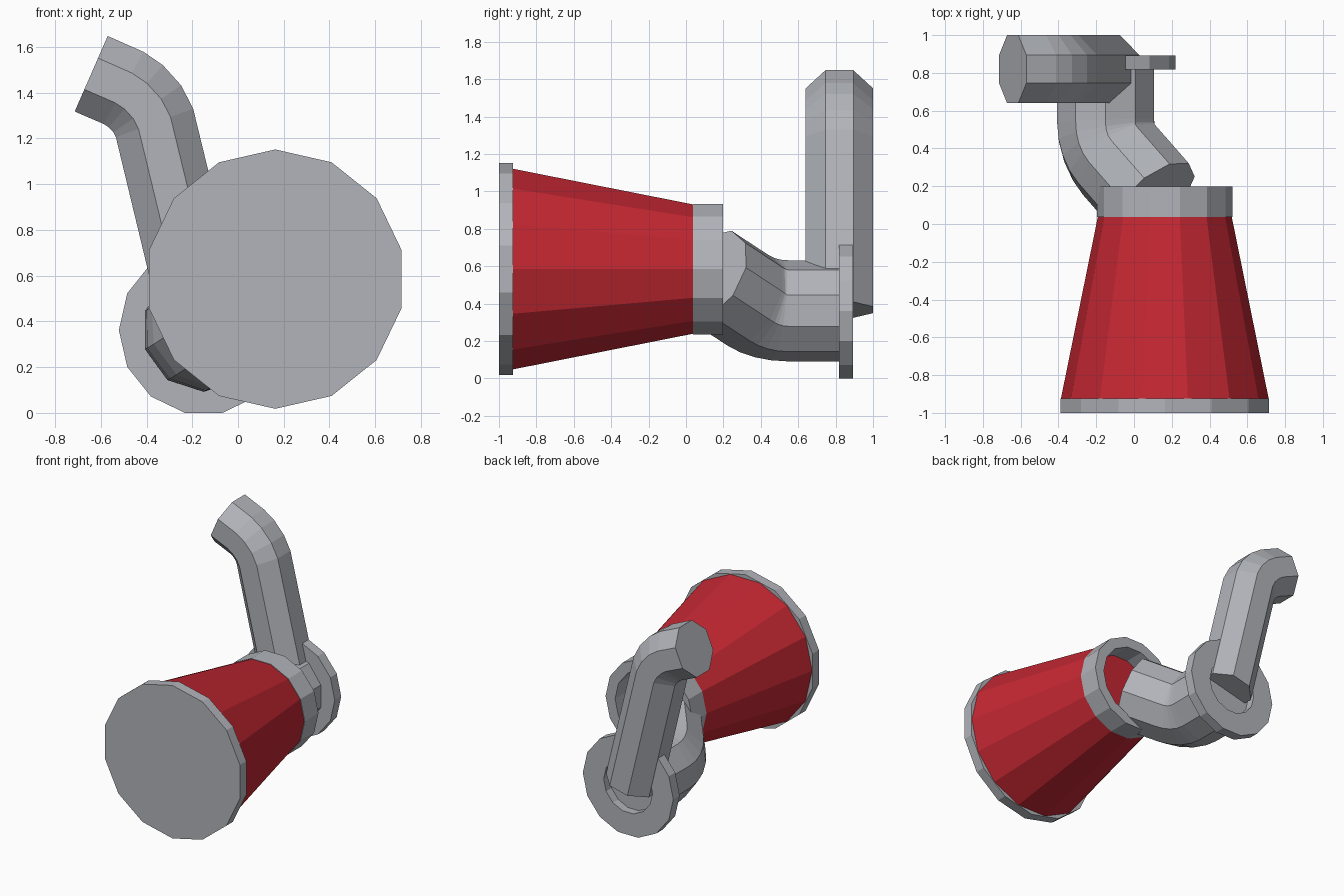
import bpy, bmesh, math
from mathutils import Vector

if "Cube" in bpy.data.objects:
    bpy.data.objects.remove(bpy.data.objects["Cube"])


def material(name, rgb):
    m = bpy.data.materials.new(name)
    m.diffuse_color = (*rgb, 1)
    m.use_nodes = True
    m.node_tree.nodes["Principled BSDF"].inputs["Base Color"].default_value = m.diffuse_color
    return m


GREY = material("pipe grey", (0.44, 0.455, 0.49))
RED = material("filter red", (0.55, 0.02, 0.032))


def finish(name, bm, mat):
    bmesh.ops.recalc_face_normals(bm, faces=bm.faces)
    me = bpy.data.meshes.new(name)
    bm.to_mesh(me)
    bm.free()
    me.materials.append(mat)
    ob = bpy.data.objects.new(name, me)
    bpy.context.collection.objects.link(ob)
    return ob


def lathe(name, centre, profile, mat, turn=0.0, closed=False, sides=14):
    """Turn (radius, y) points round a y-parallel axis; cap ends unless closed."""
    bm = bmesh.new()
    angles = [turn + math.tau * k / sides for k in range(sides)]
    rings = [[bm.verts.new((centre[0] + r * math.cos(a), y, centre[1] + r * math.sin(a)))
              for a in angles] for r, y in profile]
    join(bm, rings, closed)
    return finish(name, bm, mat)


def join(bm, rings, closed):
    n = len(rings[0])
    pairs = list(zip(rings, rings[1:]))
    if closed:
        pairs.append((rings[-1], rings[0]))
    else:
        bm.faces.new(rings[0])
        bm.faces.new(rings[-1])
    for a, b in pairs:
        for k in range(n):
            bm.faces.new((a[k], a[(k + 1) % n], b[(k + 1) % n], b[k]))


def pipe(name, path, radius, sides, side, turn, mat):
    """Sweep a polygon along a path; side is the starting cross vector."""
    bm = bmesh.new()
    pts = [Vector(p) for p in path]
    side = Vector(side)
    rings = []
    for i, p in enumerate(pts):
        t = Vector()
        if i > 0:
            t += (p - pts[i - 1]).normalized()
        if i < len(pts) - 1:
            t += (pts[i + 1] - p).normalized()
        t.normalize()
        side = (side - t * side.dot(t)).normalized()
        other = t.cross(side)
        rings.append([bm.verts.new(p + radius * (math.cos(a) * side + math.sin(a) * other))
                      for a in (turn + math.tau * k / sides for k in range(sides))])
    join(bm, rings, False)
    return finish(name, bm, mat)


# Cone filter with its front cap and rear collar
AXIS = (0.163, 0.585)
lathe("filter_cap", AXIS, [(0.567, -1), (0.567, -0.925)], GREY, math.pi / 2)
lathe("filter_cone", AXIS, [(0.55, -0.925), (0.353, 0.045)], RED)
lathe("filter_collar", AXIS, [(0.358, 0.038), (0.358, 0.198), (0.28, 0.198), (0.28, 0.038)],
      GREY, closed=True)

# Bent intake pipe: straight run, four-step elbow, then into the collar
corner = Vector((-0.15, 0.42, 0.362))
d0, d1 = Vector((0, -1, 0)), Vector((0.597, -0.68, 0.43)).normalized()
bend = d0.angle(d1)
R = 0.285
start = corner - d0 * R * math.tan(bend / 2)
inward = (d1 - d0 * d0.dot(d1)).normalized()
elbow = [start + d0 * R * math.sin(a) + inward * R * (1 - math.cos(a))
         for a in (bend * k / 4 for k in range(5))]
pipe("intake_pipe", [(-0.15, 0.83, 0.362), *elbow, (0.104, 0.13, 0.55)],
     0.27, 10, (0, 0, 1), 0, GREY)

# Ring flange at the joint
lathe("flange", (-0.15, 0.362), [(0.371, 0.818), (0.371, 0.893), (0.2, 0.893), (0.2, 0.818)],
      GREY, closed=True)

# Upright arm pipe with a bent top
arm = [(-0.147, 0.367), (-0.365, 1.268), (-0.397, 1.33), (-0.447, 1.385),
       (-0.50, 1.421), (-0.642, 1.483)]
pipe("arm_pipe", [(x, 0.82, z) for x, z in arm], 0.195, 8, (0, 1, 0), math.pi / 8, GREY)
